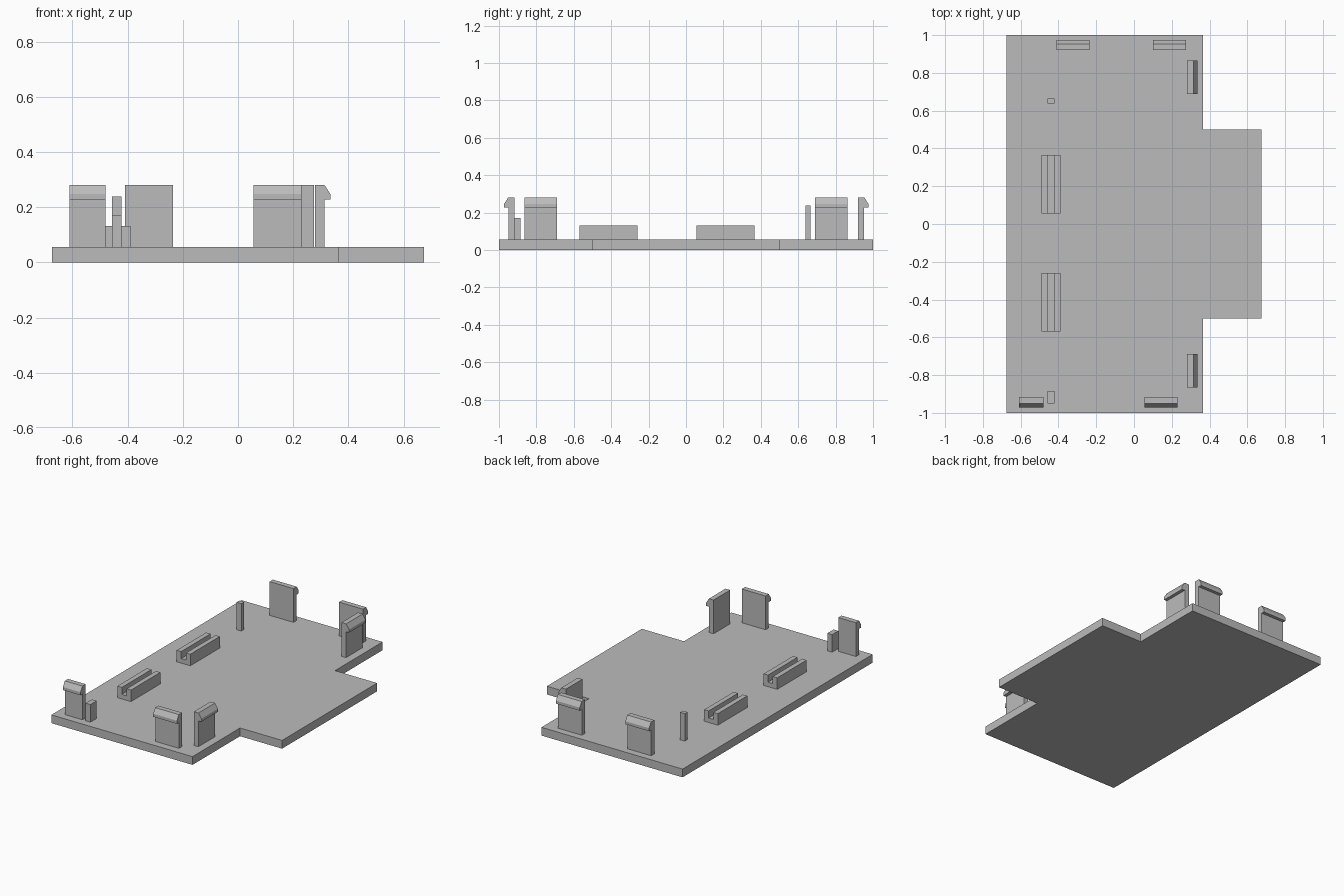
import bpy
import bmesh
from mathutils import Matrix, Vector
from math import radians

cube = bpy.data.objects.get("Cube")
if cube:
    bpy.data.objects.remove(cube, do_unlink=True)

grey = bpy.data.materials.new("plain grey")
grey.use_nodes = True
colour = (0.5, 0.5, 0.5, 1)
grey.diffuse_color = colour
grey.node_tree.nodes["Principled BSDF"].inputs["Base Color"].default_value = colour

BASE_TOP = 0.055


def extrude(name, points, direction, matrix=Matrix()):
    """Sweep a flat outline along a direction and place the solid."""
    bm = bmesh.new()
    face = bm.faces.new([bm.verts.new(p) for p in points])
    grown = bmesh.ops.extrude_face_region(bm, geom=[face], use_keep_orig=True)
    verts = [g for g in grown["geom"] if isinstance(g, bmesh.types.BMVert)]
    bmesh.ops.translate(bm, verts=verts, vec=Vector(direction))
    bmesh.ops.recalc_face_normals(bm, faces=bm.faces)
    bm.transform(matrix)
    mesh = bpy.data.meshes.new(name)
    bm.to_mesh(mesh)
    bm.free()
    mesh.materials.append(grey)
    obj = bpy.data.objects.new(name, mesh)
    bpy.context.collection.objects.link(obj)
    return obj


def block(name, x0, x1, y0, y1, top):
    outline = [(x0, y0, BASE_TOP), (x1, y0, BASE_TOP), (x1, y1, BASE_TOP), (x0, y1, BASE_TOP)]
    return extrude(name, outline, (0, 0, top - BASE_TOP))


def clip(name, x, y, width, angle):
    """Snap clip whose hook points along local +x; x, y is the middle of its inner face."""
    profile = [(0, BASE_TOP), (0.033, BASE_TOP), (0.033, 0.227), (0.055, 0.227),
               (0.055, 0.247), (0.034, 0.28), (0, 0.28)]
    place = Matrix.Translation((x, y, 0)) @ Matrix.Rotation(radians(angle), 4, "Z")
    return extrude(name, [(px, -width / 2, pz) for px, pz in profile], (0, width, 0), place)


# Base plate with a tab on its left side
half = [(0.365, 1), (0.365, 0.5), (0.675, 0.5)]
outline = [(-0.675, -1), (-0.675, 1)] + half + [(x, -y) for x, y in reversed(half)]
extrude("base_plate", [(x, y, 0) for x, y in outline], (0, 0, BASE_TOP))

# Snap clips around the edge
clip("front_right_clip", -0.545, -0.917, 0.13, -90)
clip("front_left_clip", 0.143, -0.917, 0.175, -90)
clip("back_right_clip", -0.323, 0.92, 0.175, 90)
clip("back_left_clip", 0.188, 0.92, 0.175, 90)
for side, y in (("front", -0.777), ("back", 0.777)):
    clip(side + "_side_clip", 0.28, y, 0.175, 0)

# Grooved holders
for side, y0 in (("front", -0.57), ("back", 0.055)):
    slot = [(-0.49, BASE_TOP), (-0.39, BASE_TOP), (-0.39, 0.132), (-0.422, 0.132),
            (-0.422, 0.085), (-0.457, 0.085), (-0.457, 0.132), (-0.49, 0.132)]
    extrude(side + "_slot_holder", [(x, y0, z) for x, z in slot], (0, 0.31, 0))

# Locating posts
block("front_post", -0.457, -0.422, -0.95, -0.885, 0.172)
block("back_post", -0.457, -0.422, 0.638, 0.665, 0.238)
